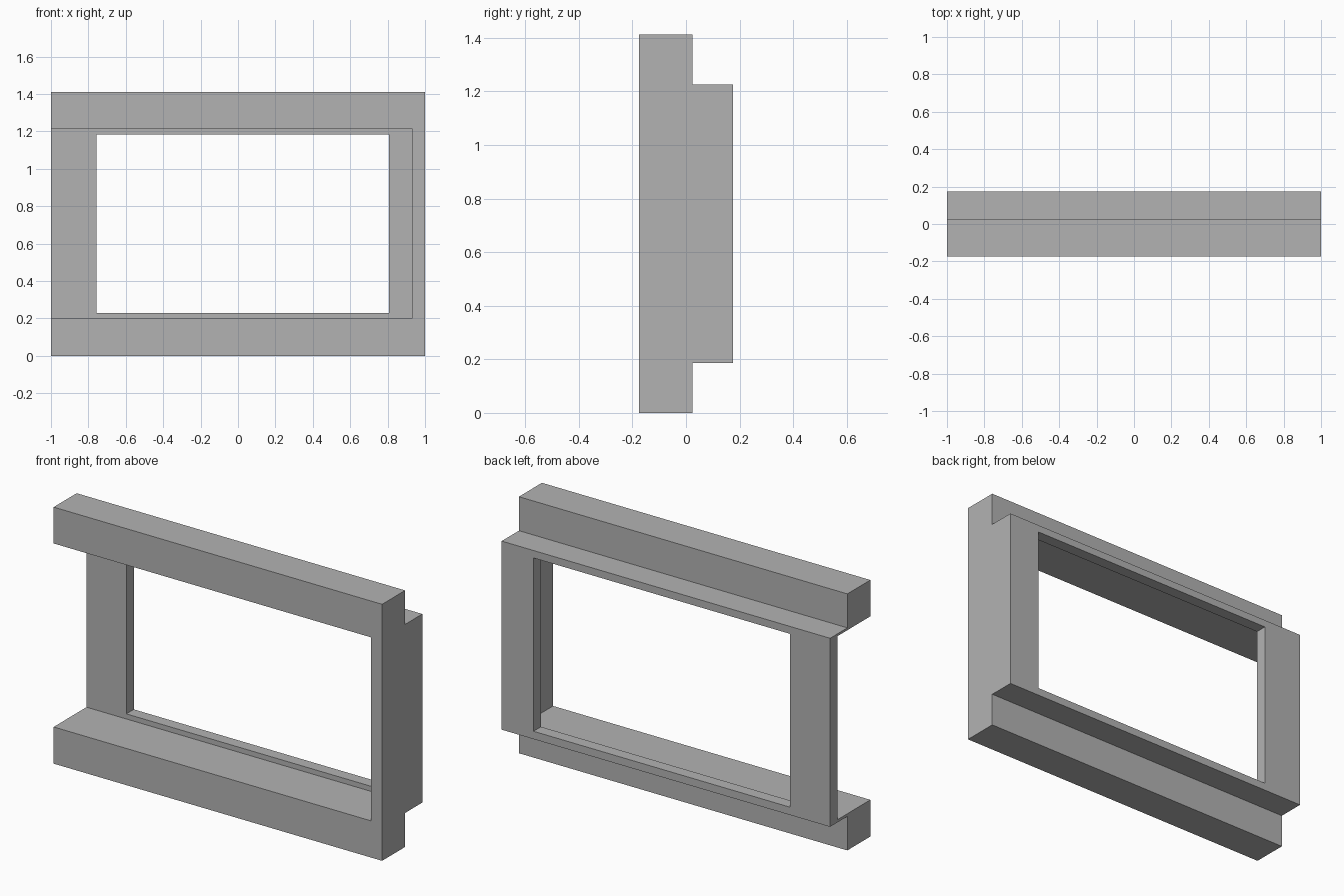
import bpy
import bmesh

if "Cube" in bpy.data.objects:
    bpy.data.objects.remove(bpy.data.objects["Cube"])

grey = bpy.data.materials.new("plain grey")
grey.diffuse_color = (0.45, 0.45, 0.45, 1)
grey.use_nodes = True
grey.node_tree.nodes["Principled BSDF"].inputs["Base Color"].default_value = grey.diffuse_color


def prism(name, profile, x0, x1):
    """Extrude a (y, z) side profile along x."""
    bm = bmesh.new()
    face = bm.faces.new([bm.verts.new((x0, y, z)) for y, z in profile])
    ext = bmesh.ops.extrude_face_region(bm, geom=[face])
    moved = [v for v in ext["geom"] if isinstance(v, bmesh.types.BMVert)]
    bmesh.ops.translate(bm, verts=moved, vec=(x1 - x0, 0, 0))
    bmesh.ops.recalc_face_normals(bm, faces=bm.faces)
    mesh = bpy.data.meshes.new(name)
    bm.to_mesh(mesh)
    bm.free()
    mesh.materials.append(grey)
    obj = bpy.data.objects.new(name, mesh)
    bpy.context.collection.objects.link(obj)
    return obj


def cut(target, name, x0, x1, y0, y1, z0, z1):
    """Subtract a hidden box from the target."""
    box = prism(name, [(y0, z0), (y1, z0), (y1, z1), (y0, z1)], x0, x1)
    box.hide_render = True
    box.hide_viewport = True
    box.display_type = 'WIRE'
    mod = target.modifiers.new(name, 'BOOLEAN')
    mod.operation = 'DIFFERENCE'
    mod.solver = 'EXACT'
    mod.object = box


# Frame body: tall front section with a shorter step behind it
frame = prism("window_frame", [
    (-0.175, 0), (0.025, 0), (0.025, 0.187), (0.175, 0.187),
    (0.175, 1.225), (0.025, 1.225), (0.025, 1.412), (-0.175, 1.412),
], -1, 1)

# Front recess, open at the left end, leaving a thin back panel
cut(frame, "recess_cutter", -1.2, 0.932, -0.4, 0.11, 0.202, 1.212)

# Window opening through the back panel
cut(frame, "opening_cutter", -0.757, 0.806, -0.4, 0.4, 0.23, 1.184)
